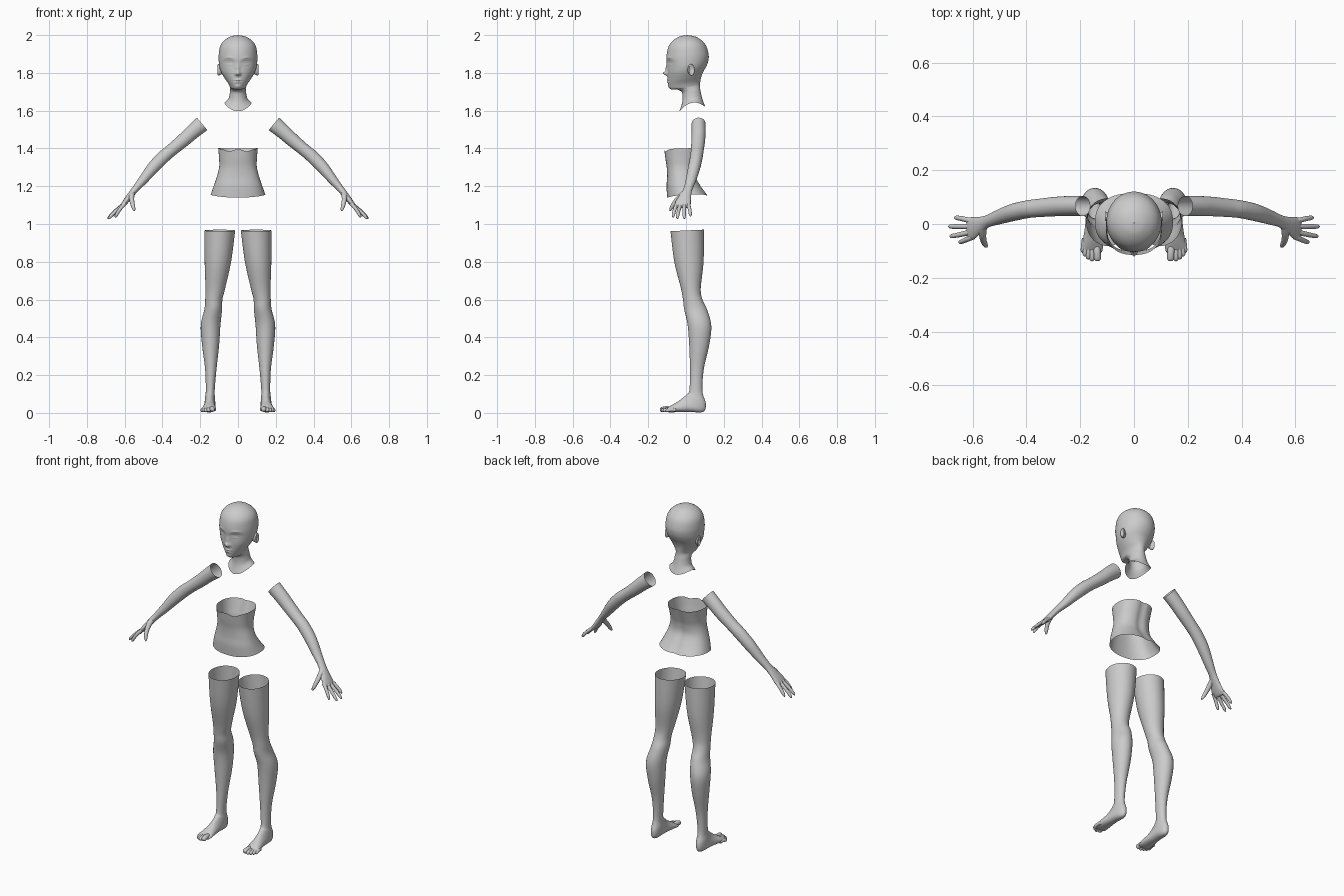
import bpy, bmesh, math
from mathutils import Vector as Vec


def spline(a, b, c, d, t):
    return 0.5 * (2 * b + (c - a) * t + (2 * a - 5 * b + 4 * c - d) * t * t + (3 * b - a - 3 * c + d) * t ** 3)


def loft(name, frames, n=40, sub=5, cap=False, expo=1.0, shape=None, mirror=False):
    """Skin smooth rings; each frame is (centre, side axis, front axis, side lift)."""
    rings = []
    last = len(frames) - 1
    for i in range(last):
        pick = [frames[max(0, min(last, i + k))] for k in (-1, 0, 1, 2)]
        for s in range(sub + (i == last - 1)):
            rings.append([spline(*[p[k] for p in pick], s / sub) for k in range(4)])
    bm = bmesh.new()
    grid = []
    for c, u, v, lift in rings:
        row = []
        for j in range(n):
            a = math.tau * j / n
            ca, sa = math.cos(a), math.sin(a)
            p = c + u * math.copysign(abs(ca) ** expo, ca) + v * math.copysign(abs(sa) ** expo, sa)
            p.z += lift * ca * ca
            row.append(bm.verts.new(shape(p) if shape else p))
        grid.append(row)
    for r0, r1 in zip(grid, grid[1:]):
        for j in range(n):
            k = (j + 1) % n
            bm.faces.new((r0[j], r0[k], r1[k], r1[j]))
    if cap:
        bm.faces.new(grid[-1])
    bmesh.ops.recalc_face_normals(bm, faces=bm.faces)
    me = bpy.data.meshes.new(name)
    bm.to_mesh(me)
    bm.free()
    for f in me.polygons:
        f.use_smooth = True
    ob = bpy.data.objects.new(name, me)
    bpy.context.collection.objects.link(ob)
    if mirror:
        ob.modifiers.new("mirror", 'MIRROR').use_clip = False
    return ob


def profile(rows):
    """Rows: centre x, half width, front y, front z, back y, back z, side lift."""
    out = []
    for cx, hw, fy, fz, by, bz, lift in rows:
        f, b = Vec((cx, fy, fz)), Vec((cx, by, bz))
        out.append(((f + b) / 2, Vec((hw, 0, 0)), (f - b) / 2, lift))
    return out


def path(rows):
    """Rows: x, y, z, thin radius, wide radius along a limb."""
    pts = [Vec(r[:3]) for r in rows]
    out = []
    for i, r in enumerate(rows):
        d = (pts[min(i + 1, len(pts) - 1)] - pts[max(i - 1, 0)]).normalized()
        ref = Vec((0, 1, 0)) if abs(d.y) < 0.8 else Vec((1, 0, 0))
        v = (ref - d * ref.dot(d)).normalized()
        out.append((pts[i], d.cross(v) * r[3], v * r[4], 0.0))
    return out


def digit(name, a, m, b, r0, r1):
    """Tapered finger or toe with a rounded tip."""
    a, m, b = Vec(a), Vec(m), Vec(b)
    rows = []
    for i in range(15):
        t = 1 - (1 - i / 14) ** 1.6
        p = a * (1 - t) ** 2 + m * 2 * t * (1 - t) + b * t * t
        r = (r0 + (r1 - r0) * t) * math.sqrt(max(0.002, 1 - (max(0, t - 0.8) / 0.2) ** 2))
        rows.append((*p, r, r))
    loft(name, path(rows), n=14, sub=1, cap=True, mirror=True)


# Facial relief: x, z, x size, z size, forward push, arch
FACE = [(0, 1.797, .011, .011, .021, 0), (0, 1.822, .009, .022, .010, 0),
        (.011, 1.793, .006, .006, .005, 0),
        (.046, 1.852, .024, .014, -.010, 0), (.046, 1.846, .016, .007, .006, 0),
        (.048, 1.857, .020, .0035, .004, 14), (.048, 1.882, .026, .006, .003, 8),
        (0, 1.763, .018, .0045, .006, 0), (0, 1.751, .014, .005, .006, 0),
        (0, 1.757, .02, .002, -.003, 0), (0, 1.728, .016, .010, .004, 0)]


def face_shape(p):
    if p.y < -.02:
        w = min(1, (-.02 - p.y) / .03)
        q = p.copy()
        for x, z, sx, sz, push, arch in FACE:
            dx = abs(q.x) - x
            p.y -= w * push * math.exp(-(dx / sx) ** 2 - ((q.z - z + arch * dx * dx) / sz) ** 2)
    return p


# Head and neck, open at the collar
loft("head", profile([
    (0, .001, .004, 2.0, .006, 2.0, 0), (0, .040, -.036, 1.992, .050, 1.992, 0),
    (0, .075, -.070, 1.970, .085, 1.970, 0), (0, .095, -.092, 1.940, .108, 1.940, 0),
    (0, .102, -.102, 1.900, .120, 1.895, 0), (0, .102, -.103, 1.865, .117, 1.860, 0),
    (0, .098, -.098, 1.830, .105, 1.830, 0), (0, .088, -.098, 1.800, .090, 1.803, 0),
    (0, .070, -.096, 1.765, .080, 1.777, 0), (0, .052, -.092, 1.735, .076, 1.755, 0),
    (0, .043, -.080, 1.714, .074, 1.738, 0), (0, .041, -.048, 1.712, .074, 1.724, 0),
    (0, .042, -.024, 1.700, .076, 1.710, 0), (0, .045, -.018, 1.675, .081, 1.685, .003),
    (0, .052, -.021, 1.640, .089, 1.655, .014), (0, .072, -.035, 1.597, .102, 1.620, .033)]),
    n=96, sub=10, shape=face_shape)

# Ears
loft("ear", [(Vec((.094 + .014 * t, .024 + .006 * t, 1.816)),
              Vec((0, .017, .004)) * k, Vec((0, -.004, .030)) * k, 0.0)
             for t, k in ((-.6, .75), (.3, .95), (.75, 1), (1, .85), (.8, .6), (.55, .02))],
     n=24, sub=3, cap=True, mirror=True)


def torso_shape(p):
    # spine groove and wavy upper edge
    if p.y > 0:
        p.y -= .008 * math.exp(-(p.x / .02) ** 2)
    elif p.z > 1.34:
        p.z -= (p.z - 1.34) * .2 * math.exp(-((abs(p.x) - .048) / .025) ** 2)
    return p


# Torso, an open band
loft("torso", profile([
    (0, .105, -.115, 1.395, .082, 1.400, .003), (0, .100, -.109, 1.345, .065, 1.345, 0),
    (0, .100, -.102, 1.300, .053, 1.300, 0), (0, .112, -.100, 1.250, .053, 1.250, 0),
    (0, .129, -.103, 1.200, .080, 1.200, 0), (0, .145, -.100, 1.140, .115, 1.152, .010)]),
    n=64, sub=6, expo=.85, shape=torso_shape)

# Arms running into the palms
loft("arm", path([
    (.190, .067, 1.530, .043, .037), (.240, .067, 1.488, .039, .037),
    (.290, .065, 1.443, .036, .036), (.350, .060, 1.393, .033, .034),
    (.395, .055, 1.355, .034, .033), (.450, .043, 1.298, .032, .032),
    (.505, .025, 1.230, .024, .027), (.545, .010, 1.183, .018, .023),
    (.575, -.004, 1.145, .016, .031), (.600, -.015, 1.112, .014, .041),
    (.615, -.018, 1.092, .010, .039), (.620, -.018, 1.086, .002, .025)]),
    n=36, cap=True, mirror=True)

# Fingers: base, knuckle, tip
for nm, a, m, b in (("index_finger", (.598, -.047, 1.108), (.63, -.062, 1.080), (.650, -.069, 1.034)),
                    ("middle_finger", (.605, -.029, 1.103), (.652, -.042, 1.068), (.685, -.046, 1.027)),
                    ("ring_finger", (.606, -.009, 1.103), (.657, -.010, 1.067), (.690, -.009, 1.027)),
                    ("little_finger", (.600, .010, 1.108), (.643, .022, 1.078), (.667, .024, 1.040))):
    digit(nm, a, m, b, .0105, .0080)
digit("thumb", (.562, -.012, 1.160), (.568, -.062, 1.125), (.547, -.085, 1.068), .016, .0085)

# Legs turning at the ankle into the feet
loft("leg", profile([
    (.0965, .0815, -.082, .962, .095, .970, 0), (.1065, .0700, -.062, .800, .093, .800, 0),
    (.120, .0520, -.027, .660, .078, .660, 0), (.128, .0455, -.016, .600, .087, .600, 0),
    (.131, .0470, -.010, .550, .112, .545, 0), (.145, .0520, .008, .470, .134, .460, 0),
    (.145, .0450, .017, .360, .122, .355, 0), (.144, .0300, .021, .230, .094, .230, 0),
    (.147, .0235, .018, .120, .087, .115, 0), (.148, .0270, .004, .098, .105, .050, 0),
    (.149, .0290, -.016, .081, .092, .006, 0), (.151, .0310, -.040, .062, .020, .005, 0),
    (.153, .0360, -.068, .046, -.040, .004, 0), (.155, .0390, -.090, .032, -.085, .003, 0),
    (.156, .0360, -.104, .022, -.104, .006, 0), (.156, .0200, -.108, .016, -.108, .012, 0)]),
    n=44, cap=True, mirror=True)

# Toes
for i, (x, y, r) in enumerate(((.136, -.137, .0140), (.156, -.138, .0105), (.170, -.131, .0100),
                               (.182, -.121, .0095), (.190, -.107, .0090))):
    digit("toe_%d" % (i + 1), (.155 + (x - .155) * .85, y + .052, r + .006),
          (x, y + .025, r + .012), (x, y, r), r, r * .95)
